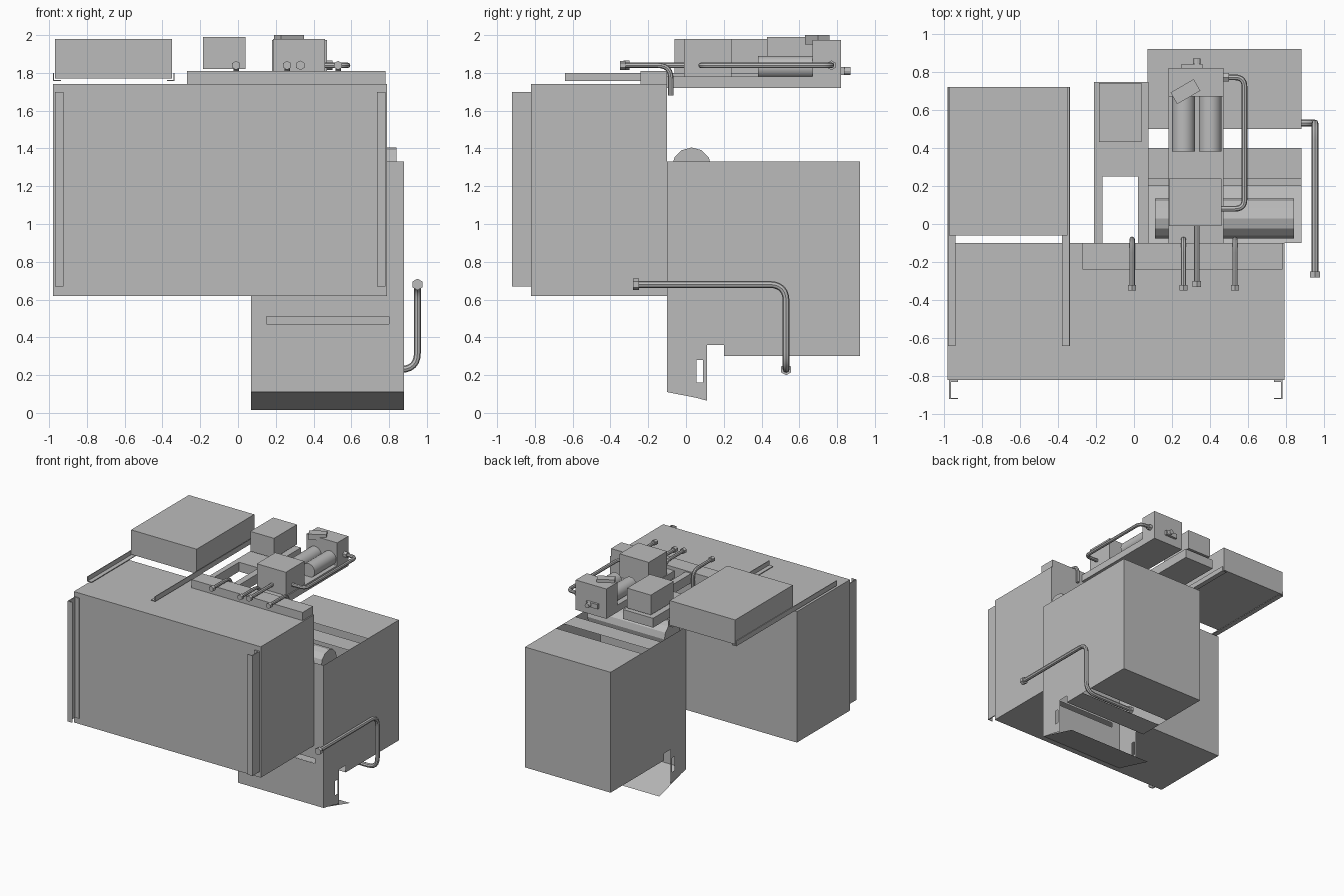
import bpy, bmesh, math
from mathutils import Vector, Matrix

old = bpy.data.objects.get("Cube")
if old:
    bpy.data.objects.remove(old)

steel = bpy.data.materials.new("grey_steel")
steel.use_nodes = True
GREY = (0.5, 0.5, 0.5, 1)
steel.diffuse_color = GREY
steel.node_tree.nodes["Principled BSDF"].inputs["Base Color"].default_value = GREY


def finish(name, bm, smooth=False):
    me = bpy.data.meshes.new(name)
    bm.to_mesh(me)
    bm.free()
    me.materials.append(steel)
    ob = bpy.data.objects.new(name, me)
    bpy.context.scene.collection.objects.link(ob)
    if smooth:
        bpy.context.view_layer.objects.active = ob
        bpy.ops.object.select_all(action='DESELECT')
        ob.select_set(True)
        bpy.ops.object.shade_smooth_by_angle()
    return ob


def box(name, x, y, z, turn=0):
    bm = bmesh.new()
    size = Matrix.Diagonal((x[1] - x[0], y[1] - y[0], z[1] - z[0], 1))
    mid = Matrix.Translation((sum(x) / 2, sum(y) / 2, sum(z) / 2))
    bmesh.ops.create_cube(bm, size=1, matrix=mid @ Matrix.Rotation(turn, 4, 'Z') @ size)
    return finish(name, bm)


def sheets(name, quads):
    """Thin sheet metal made of single faces."""
    bm = bmesh.new()
    for q in quads:
        bm.faces.new([bm.verts.new(p) for p in q])
    bmesh.ops.remove_doubles(bm, verts=bm.verts, dist=0.001)
    return finish(name, bm)


def flat(x, y, z, up=True):
    q = [(x[0], y[0], z), (x[1], y[0], z), (x[1], y[1], z), (x[0], y[1], z)]
    return q if up else q[::-1]


def upright(x, y, z):
    """Front-facing panel."""
    return [(x[0], y, z[0]), (x[1], y, z[0]), (x[1], y, z[1]), (x[0], y, z[1])]


def rod(name, a, b, r, sides=24):
    a, b = Vector(a), Vector(b)
    d = b - a
    bm = bmesh.new()
    m = Matrix.Translation((a + b) / 2) @ d.to_track_quat('Z', 'Y').to_matrix().to_4x4()
    bmesh.ops.create_cone(bm, cap_ends=True, segments=sides, radius1=r, radius2=r,
                          depth=d.length, matrix=m)
    return finish(name, bm, sides > 12)


def pipe(name, points, r=0.014, bend=0.07, nuts=(0,)):
    """Tube with rounded bends and hexagonal nuts on the chosen ends."""
    pts = [Vector(p) for p in points]
    path = [pts[0]]
    for a, b, c in zip(pts, pts[1:], pts[2:]):
        p, q = b + (a - b).normalized() * bend, b + (c - b).normalized() * bend
        for i in range(7):
            t = i / 6
            path.append(p * (1 - t) ** 2 + b * 2 * t * (1 - t) + q * t * t)
    path.append(pts[-1])
    cu = bpy.data.curves.new(name, 'CURVE')
    cu.dimensions = '3D'
    cu.bevel_depth, cu.bevel_resolution, cu.use_fill_caps = r, 2, True
    sp = cu.splines.new('POLY')
    sp.points.add(len(path) - 1)
    for s, p in zip(sp.points, path):
        s.co = (*p, 1)
    tmp = bpy.data.objects.new(name + "_path", cu)
    bpy.context.scene.collection.objects.link(tmp)
    bpy.context.view_layer.update()
    me = bpy.data.meshes.new_from_object(tmp.evaluated_get(bpy.context.evaluated_depsgraph_get()))
    bpy.data.objects.remove(tmp)
    bm = bmesh.new()
    bm.from_mesh(me)
    finish(name, bm, True)
    for i in nuts:
        end, inner = (pts[0], pts[1]) if i == 0 else (pts[-1], pts[-2])
        rod(name + "_nut", end, end + (inner - end).normalized() * 0.03, r * 1.7, 6)


# Main cabinet with front handle channels
box("cabinet", (-0.98, 0.79), (-0.82, -0.10), (0.62, 1.74))
for side, xo, s in (("right", -0.97, 1), ("left", 0.78, -1)):
    z = (0.67, 1.70)
    for part, a, b, y in (("web", 0, 0.008, (-0.92, -0.82)),
                          ("outer_flange", 0, 0.045, (-0.92, -0.914)),
                          ("inner_flange", 0, 0.045, (-0.83, -0.82))):
        box(f"{side}_channel_{part}", sorted((xo + s * a, xo + s * b)), y, z)

# Lower housing: open sheet-metal shell
W, Y0, Y1 = (0.07, 0.88), -0.10, 0.92
LOW, STEP, TOP = 0.30, 0.36, 1.33
shell = [flat(W, (0.50, Y1), TOP), flat(W, (0.24, 0.40), TOP),
         flat(W, (0.50, Y1), LOW, False), flat(W, (0.20, 0.40), LOW, False),
         [*upright(W, Y1, (LOW, TOP))][::-1],
         upright(W, Y0, (0.51, TOP)), upright(W, Y0, (0.11, 0.47)),
         upright((W[0], 0.15), Y0, (0.47, 0.51)), upright((0.80, W[1]), Y0, (0.47, 0.51))]
for x, out in ((W[0], -1), (W[1], 1)):
    walls = [[(0.20, LOW), (Y1, LOW), (Y1, TOP), (0.20, TOP)],
             [(Y0, STEP), (0.20, STEP), (0.20, TOP), (Y0, TOP)],
             # chute cheeks around their slot
             [(Y0, 0.11), (0.055, 0.08), (0.055, STEP), (Y0, STEP)],
             [(0.09, 0.07), (0.11, 0.065), (0.11, STEP), (0.09, STEP)],
             [(0.055, 0.08), (0.09, 0.07), (0.09, 0.16), (0.055, 0.16)],
             [(0.055, 0.28), (0.09, 0.28), (0.09, STEP), (0.055, STEP)]]
    for w in walls:
        shell.append([(x, y, z) for y, z in w][::out])
sheets("lower_housing", shell)
sheets("chute_floor", [[(W[0], Y0, 0.115), (W[0], 0.26, 0.015),
                        (W[1], 0.26, 0.015), (W[1], Y0, 0.115)]])
rod("roller", (0.11, 0.03, 1.30), (0.84, 0.03, 1.30), 0.105, 12)

# Tray box on two angle rails
box("tray_box", (-0.97, -0.35), (-0.06, 0.72), (1.77, 1.98))
for side, xo, s in (("right", -0.98, 1), ("left", -0.335, -1)):
    box(side + "_rail_lip", sorted((xo, xo + s * 0.006)), (-0.64, 0.72), (1.76, 1.80))
    box(side + "_rail_foot", sorted((xo, xo + s * 0.042)), (-0.64, 0.72), (1.757, 1.763))

# Mounting bar and small control box on its frame
box("mounting_bar", (-0.27, 0.78), (-0.24, -0.10), (1.74, 1.81))
FZ = (1.72, 1.80)
box("frame_right_arm", (-0.21, -0.165), (-0.10, 0.25), FZ)
box("frame_left_arm", (0.02, 0.075), (-0.10, 0.25), FZ)
box("frame_back", (-0.21, 0.075), (0.25, 0.745), FZ)
box("control_box", (-0.185, 0.04), (0.43, 0.74), (1.82, 1.99))

# Pump unit
box("pump_base", (0.18, 0.47), (-0.10, 0.82), (1.72, 1.78))
box("pump_front_block", (0.185, 0.46), (-0.01, 0.24), (1.78, 1.98))
box("pump_back_block", (0.18, 0.47), (0.67, 0.82), (1.78, 1.975))
for side, x in (("right", 0.26), ("left", 0.40)):
    rod(side + "_pump_cylinder", (x, 0.38, 1.83), (x, 0.67, 1.83), 0.06)
box("pump_cap", (0.20, 0.34), (0.66, 0.73), (1.95, 2.0), math.radians(30))
box("valve_plate", (0.25, 0.36), (0.82, 0.84), (1.79, 1.83))
rod("valve_stem", (0.33, 0.82, 1.81), (0.33, 0.87, 1.81), 0.02, 12)

# Pipes
for i, x in enumerate((-0.01, 0.26, 0.53)):
    pipe(f"short_pipe_{i + 1}", [(x, -0.35, 1.84), (x, -0.08, 1.84), (x, -0.08, 1.68)])
pipe("feed_pipe", [(0.47, 0.77, 1.84), (0.58, 0.77, 1.84), (0.58, 0.08, 1.84),
                   (0.33, 0.08, 1.84), (0.33, -0.33, 1.84)], 0.015, 0.05, (0, 1))
pipe("drain_pipe", [(0.95, -0.28, 0.68), (0.95, 0.53, 0.68), (0.95, 0.53, 0.23),
                    (0.47, 0.53, 0.23)], 0.018, 0.09, (0, 1))
